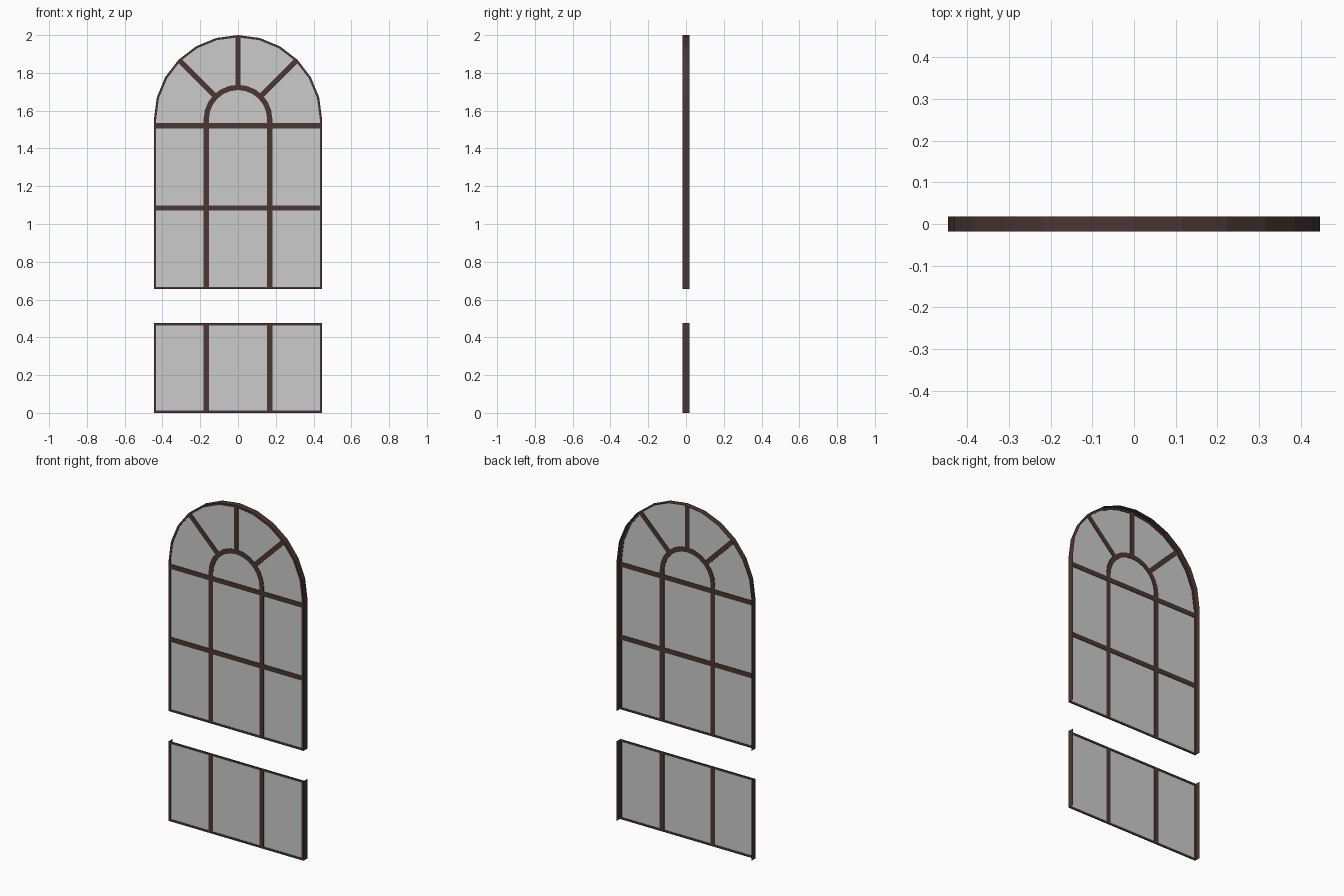
import bpy
from math import sin, cos, pi

if "Cube" in bpy.data.objects:
    bpy.data.objects.remove(bpy.data.objects["Cube"])

FRONT, BACK, INNER = -0.018, 0.018, -0.012   # depth planes
GLASS = -0.015
W, SPRING = 0.445, 1.555                     # half width, arch centre height
BAR, RIM = 0.028, 0.012                      # glazing bar and rim widths
BAR_X = 0.168

brown = bpy.data.materials.new("brown_frame")
brown.diffuse_color = (0.07, 0.035, 0.038, 1)
brown.use_nodes = True
brown.node_tree.nodes["Principled BSDF"].inputs["Base Color"].default_value = brown.diffuse_color


def make(name, verts, faces, mat=None):
    me = bpy.data.meshes.new(name)
    me.from_pydata(verts, [], faces)
    ob = bpy.data.objects.new(name, me)
    bpy.context.collection.objects.link(ob)
    if mat:
        me.materials.append(mat)
    return ob


def band(name, a, b, closed=False):
    """Shallow flat band between two matching x-z outlines."""
    n = len(a)
    verts = [(x, y, z) for pts, y in ((a, FRONT), (b, FRONT), (b, INNER), (a, INNER))
             for x, z in pts]
    faces = []
    for i in range(n if closed else n - 1):
        j = (i + 1) % n
        for k in range(4):
            m = (k + 1) % 4
            faces.append((k * n + i, k * n + j, m * n + j, m * n + i))
    if not closed:
        faces += [(0, n, 2 * n, 3 * n), (4 * n - 1, 3 * n - 1, 2 * n - 1, n - 1)]
    return make(name, verts, faces, brown)


def bar(name, p, q):
    """Straight glazing bar from p to q."""
    dx, dz = q[0] - p[0], q[1] - p[1]
    s = BAR / 2 / (dx * dx + dz * dz) ** 0.5
    ox, oz = -dz * s, dx * s
    return band(name, [(p[0] + ox, p[1] + oz), (q[0] + ox, q[1] + oz)],
                [(p[0] - ox, p[1] - oz), (q[0] - ox, q[1] - oz)])


def arc(r, n=12):
    return [(r * cos(pi * i / n), SPRING + r * sin(pi * i / n)) for i in range(n + 1)]


def wall(name, pts):
    """Thin side sheet running the full depth along an outline."""
    n = len(pts)
    verts = [(x, y, z) for y in (FRONT, BACK) for x, z in pts]
    make(name, verts, [(i, i + 1, n + i + 1, n + i) for i in range(n - 1)], brown)


def pane(name, pts):
    make(name, [(x, GLASS, z) for x, z in pts], [tuple(range(len(pts)))])


# Upper arched window: rim, side sheet and glass
low = 0.655
outer = [(W, low)] + arc(W) + [(-W, low)]
w = W - RIM
inner = [(w, low + RIM)] + arc(w) + [(-w, low + RIM)]
band("upper_rim", outer, inner, True)
wall("upper_side_wall", outer)
pane("upper_glass", inner)

# Lower rectangular window
top = 0.475
rect = [(W, 0), (W, top), (-W, top), (-W, 0)]
rect_in = [(w, RIM), (w, top - RIM), (-w, top - RIM), (-w, RIM)]
band("lower_rim", rect, rect_in, True)
pane("lower_glass", rect_in)
wall("lower_right_wall", rect[:2])
wall("lower_left_wall", rect[2:])

# Upright bars
for side, s in (("left", -1), ("right", 1)):
    bar("lower_upright_" + side, (s * BAR_X, RIM), (s * BAR_X, top - RIM))
    bar("upper_upright_" + side, (s * BAR_X, low + RIM), (s * BAR_X, SPRING))

# Cross bars
for name, z in (("middle_crossbar", 1.085), ("arch_crossbar", 1.52)):
    bar(name, (-w, z), (w, z))

# Inner arch and radiating spokes
band("inner_arch", arc(BAR_X + BAR / 2), arc(BAR_X - BAR / 2))
for i in (1, 2, 3):
    c, s = cos(i * pi / 4), sin(i * pi / 4)
    r0, r1 = BAR_X + 0.01, w + 0.003
    bar("arch_spoke_%d" % i, (r0 * c, SPRING + r0 * s), (r1 * c, SPRING + r1 * s))
